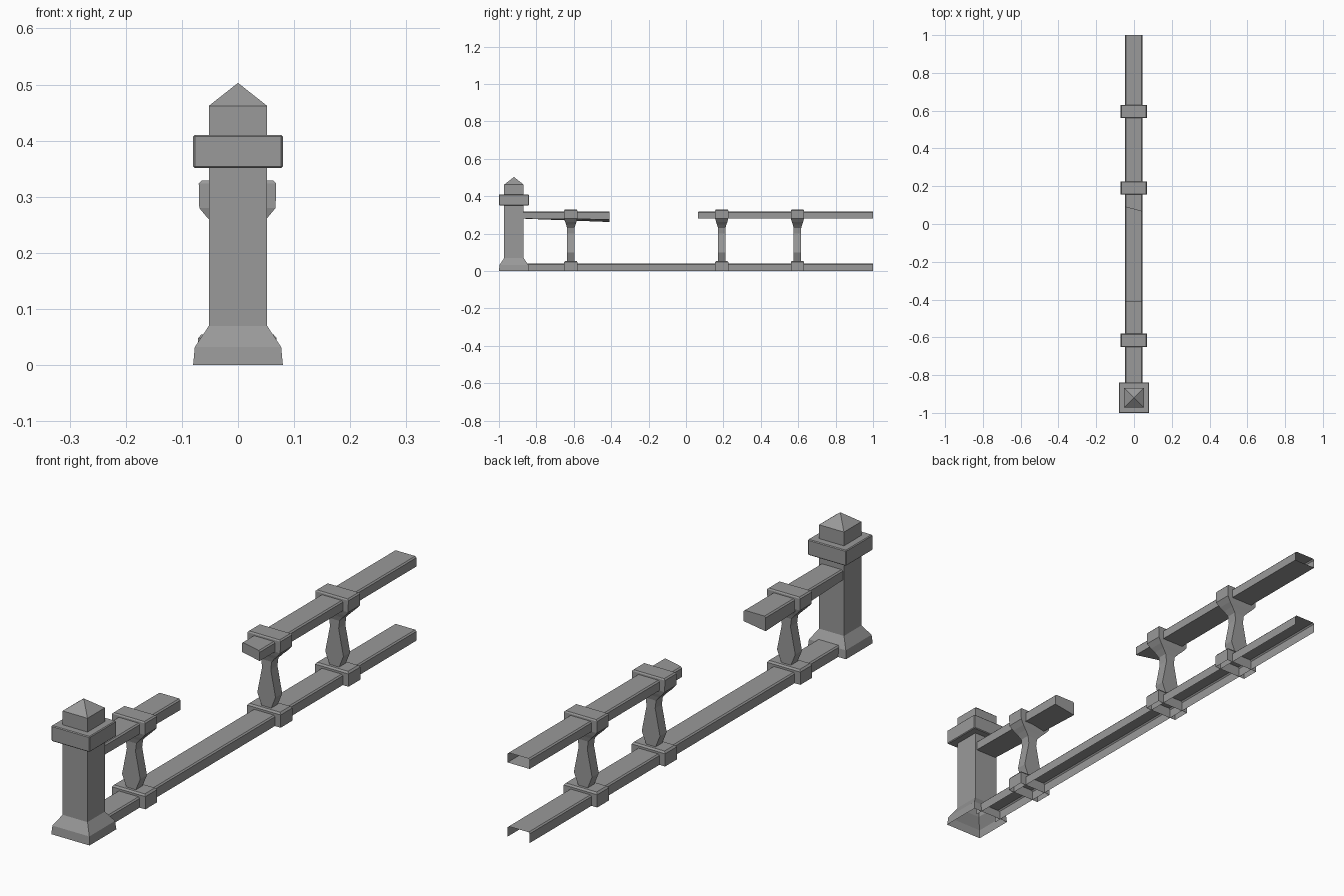
import bpy, bmesh

cube = bpy.data.objects.get("Cube")
if cube:
    bpy.data.objects.remove(cube, do_unlink=True)

stone = bpy.data.materials.new("grey_stone")
stone.use_nodes = True
GREY = (0.32, 0.32, 0.32, 1)
stone.diffuse_color = GREY
stone.node_tree.nodes["Principled BSDF"].inputs["Base Color"].default_value = GREY

RAIL_X = -0.001  # the rails sit slightly off the post's axis


def loft(name, rings, closed=True, cap_start=False, cap_end=False, bevel=0):
    """Skin a row of matching cross-sections."""
    bm = bmesh.new()
    rows = [[bm.verts.new(p) for p in ring] for ring in rings]
    n = len(rows[0])
    for a, b in zip(rows, rows[1:]):
        for i in range(n if closed else n - 1):
            j = (i + 1) % n
            bm.faces.new((a[i], a[j], b[j], b[i]))
    if cap_start:
        bm.faces.new(rows[0][::-1])
    if cap_end:
        bm.faces.new(rows[-1])
    bmesh.ops.remove_doubles(bm, verts=bm.verts, dist=0.0001)
    mesh = bpy.data.meshes.new(name)
    bm.to_mesh(mesh)
    bm.free()
    mesh.materials.append(stone)
    obj = bpy.data.objects.new(name, mesh)
    bpy.context.collection.objects.link(obj)
    if bevel:
        mod = obj.modifiers.new("Worn edges", 'BEVEL')
        mod.width = bevel
        mod.segments = 1
        mod.limit_method = 'ANGLE'
        mod.angle_limit = 0.9
    return obj


def rect(x, y, hx, hy, z):
    return [(x - hx, y - hy, z), (x + hx, y - hy, z),
            (x + hx, y + hy, z), (x - hx, y + hy, z)]


def stack(name, x, y, levels, **kw):
    """Rectangular column from (half x, half y, height) levels."""
    return loft(name, [rect(x, y, hx, hy, z) for hx, hy, z in levels], **kw)


def rail_ring(y, z0, z1, skew=0, drop=0):
    """Rail section with chamfered upper edges; skew slants the cut in plan."""
    h, c = 0.046, 0.005
    shape = [(h, z0), (h, z1 - c), (h - c, z1),
             (c - h, z1), (-h, z1 - c), (-h, z0 - drop)]
    return [(RAIL_X + x, y - skew * x / h, z) for x, z in shape]


# Corner post with flared foot
post_y = -0.92
stack("post_shaft", 0, post_y,
      [(w, w, z) for w, z in ((0.08, 0), (0.077, 0.032), (0.052, 0.07), (0.052, 0.352))])
stack("post_collar", 0, post_y, [(0.08, 0.08, 0.351), (0.08, 0.08, 0.41)],
      cap_start=True, cap_end=True, bevel=0.003)
stack("post_cap", 0, post_y,
      [(0.052, 0.052, 0.405), (0.052, 0.052, 0.462), (0, 0, 0.503)])

# Lower rail: channel open below and at the far end
loft("lower_rail", [rail_ring(-0.87, 0, 0.04), rail_ring(1, 0, 0.04)], closed=False)

# Handrail in two broken lengths
loft("front_handrail", [rail_ring(-0.87, 0.28, 0.318),
                        rail_ring(-0.408, 0.276, 0.318, drop=0.014)], cap_end=True)
loft("back_handrail", [rail_ring(0.078, 0.28, 0.318, skew=0.013),
                       rail_ring(1, 0.28, 0.318)], cap_start=True)

# Balusters with their rail brackets
for i, y in enumerate((-0.616, 0.191, 0.596), 1):
    stack(f"lower_bracket_{i}", RAIL_X, y,
          [(0.07, 0.035, 0), (0.07, 0.035, 0.048), (0.064, 0.03, 0.055)], cap_end=True)
    stack(f"baluster_{i}", RAIL_X, y,
          [(0.018, 0.02, 0.05), (0.038, 0.02, 0.1), (0.018, 0.02, 0.2),
           (0.022, 0.02, 0.23), (0.038, 0.025, 0.248), (0.053, 0.03, 0.262)])
    stack(f"upper_bracket_{i}", RAIL_X, y,
          [(0.053, 0.03, 0.262), (0.068, 0.035, 0.28),
           (0.069, 0.035, 0.324), (0.064, 0.032, 0.329)], cap_end=True)
